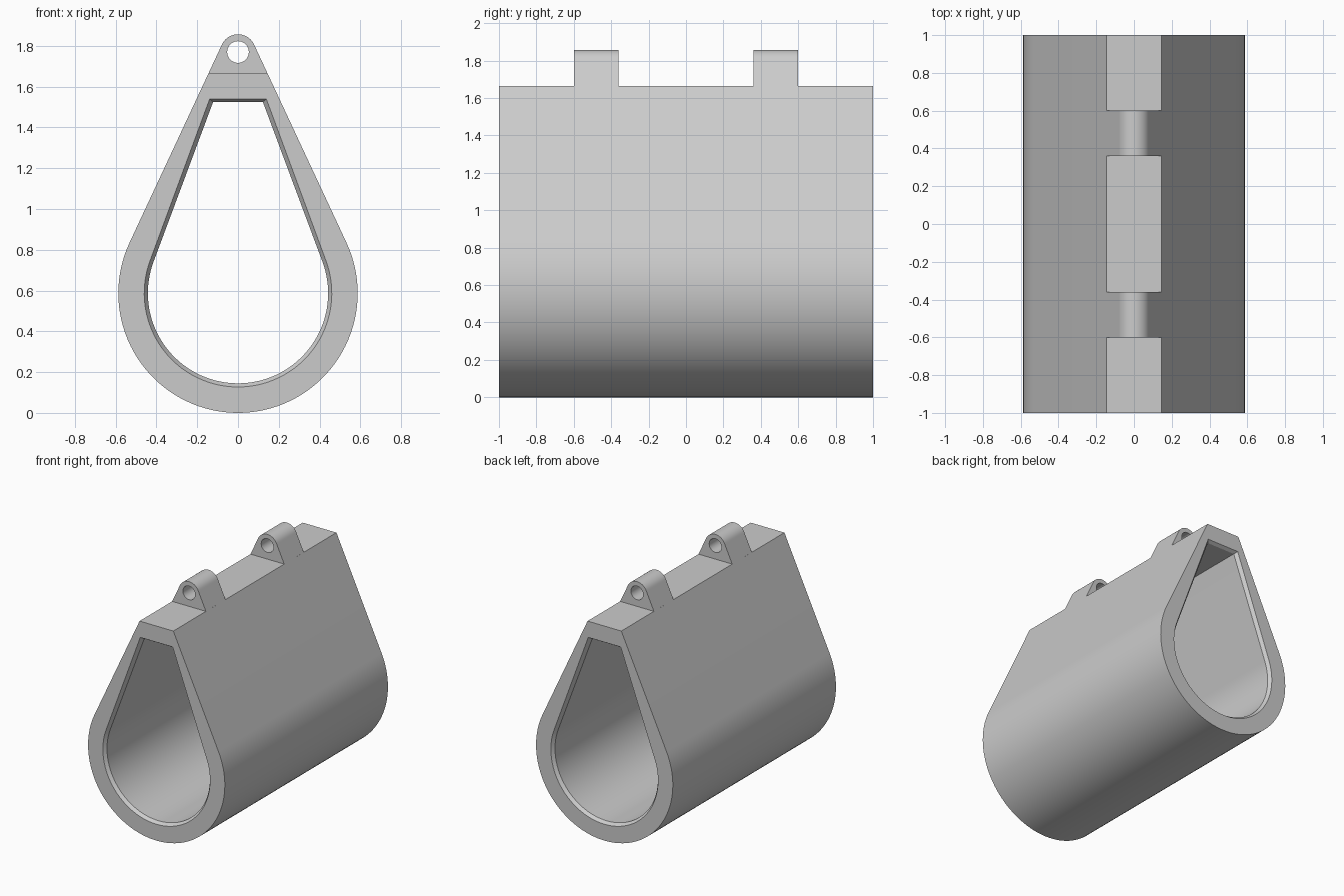
import bpy
import bmesh
from math import sin, cos, atan2, radians, pi

cube = bpy.data.objects.get("Cube")
if cube:
    bpy.data.objects.remove(cube, do_unlink=True)

grey = bpy.data.materials.new("plain grey")
grey.use_nodes = True
colour = (0.6, 0.6, 0.6, 1)
grey.diffuse_color = colour
grey.node_tree.nodes["Principled BSDF"].inputs["Base Color"].default_value = colour

RADIUS = 0.587       # outer radius of the round bottom, also its centre height
SLOPE = radians(25)  # tilt of the outer flanks
HALF_TOP = 0.145
TOP = 1.665
EYE_Z, EYE_R, HOLE_R = 1.77, 0.087, 0.053


def teardrop(radius, slope, half_top, top, steps=72):
    """Round bottom with tangent flanks rising to a flat top."""
    sweep = pi + 2 * slope
    angles = [slope - sweep * i / steps for i in range(steps + 1)]
    arc = [(radius * cos(a), RADIUS + radius * sin(a)) for a in angles]
    return arc + [(-half_top, top), (half_top, top)]


def ring_solid(name, sections):
    """Join (y, outline) sections into a closed ring-shaped solid."""
    bm = bmesh.new()
    loops = [[bm.verts.new((x, y, z)) for x, z in pts] for y, pts in sections]
    for k, a in enumerate(loops):
        b = loops[(k + 1) % len(loops)]
        for i in range(len(a)):
            j = (i + 1) % len(a)
            bm.faces.new((a[i], a[j], b[j], b[i]))
    bmesh.ops.recalc_face_normals(bm, faces=bm.faces)
    mesh = bpy.data.meshes.new(name)
    bm.to_mesh(mesh)
    bm.free()
    mesh.materials.append(grey)
    obj = bpy.data.objects.new(name, mesh)
    bpy.context.collection.objects.link(obj)
    bpy.ops.object.select_all(action='DESELECT')
    obj.select_set(True)
    bpy.context.view_layer.objects.active = obj
    bpy.ops.object.shade_smooth_by_angle(angle=radians(28))
    return obj


# Hollow teardrop tube with chamfered openings at both ends
outer = teardrop(RADIUS, SLOPE, HALF_TOP, TOP)
lip = teardrop(0.46, radians(20.3), 0.139, 1.54)
bore = teardrop(0.442, radians(20.5), 0.122, 1.525)
ring_solid("tube_body", [(-1, outer), (-1, lip), (-0.975, bore),
                         (0.975, bore), (1, lip), (1, outer)])


# Hanging lugs: rounded tops whose flanks continue the tube's flanks
def lug_reach(t):
    """Distance from the eye centre to the lug outline in direction t."""
    if SLOPE <= t <= pi - SLOPE:
        return EYE_R
    limits = [(EYE_R, cos(t - SLOPE)), (EYE_R, cos(t - pi + SLOPE)),
              (EYE_Z - TOP, -sin(t))]
    return min(d / c for d, c in limits if c > 0.001)


corner = atan2(TOP - EYE_Z, HALF_TOP)
angles = sorted([radians(a) for a in range(-90, 270, 5)] + [corner, pi - corner])


def around_eye(reach):
    return [(reach(t) * cos(t), EYE_Z + reach(t) * sin(t)) for t in angles]


outline = around_eye(lug_reach)
eye = around_eye(lambda t: HOLE_R)
for name, y in (("front_lug", -0.48), ("back_lug", 0.48)):
    ring_solid(name, [(y - 0.12, outline), (y - 0.12, eye),
                      (y + 0.12, eye), (y + 0.12, outline)])
